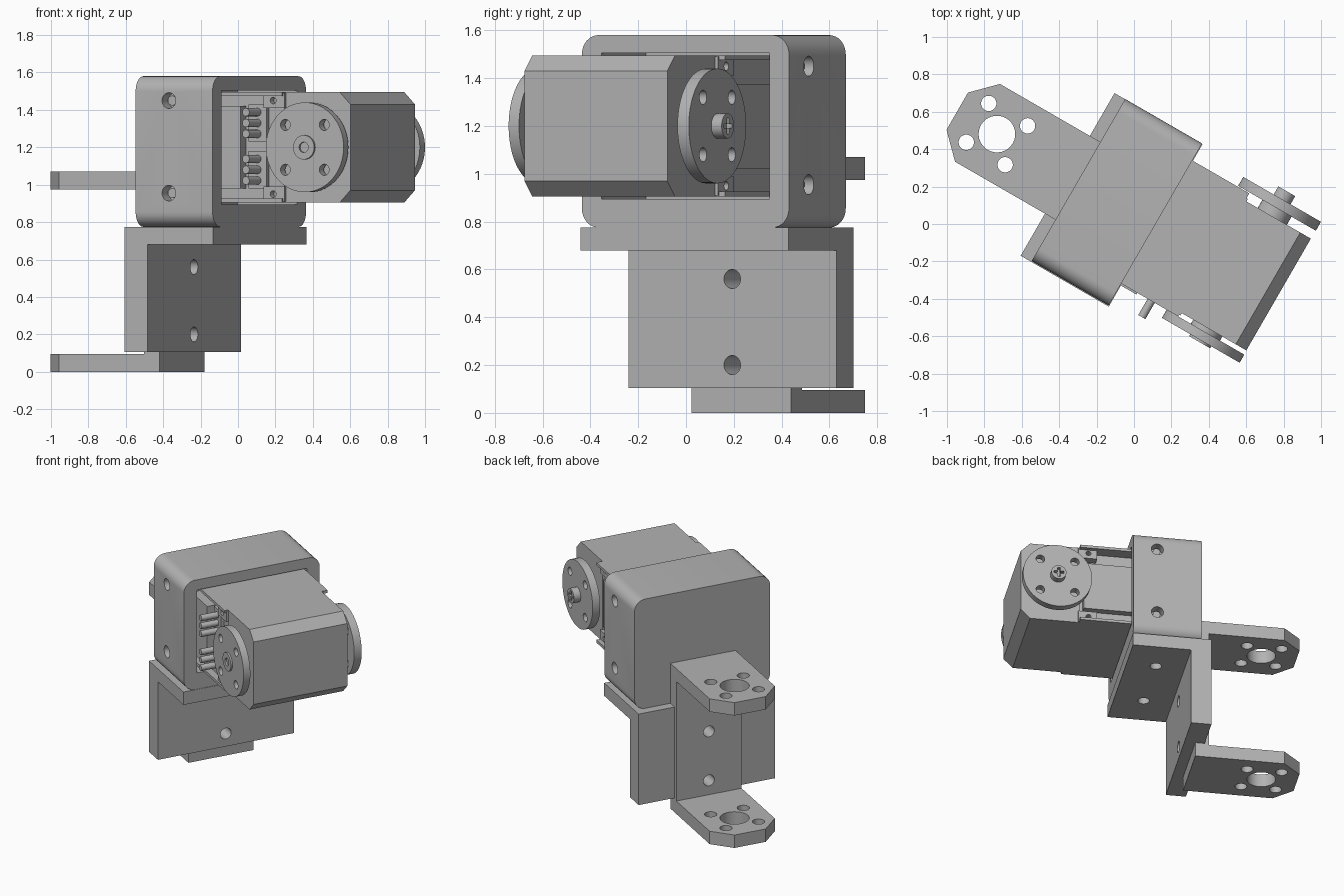
import bpy, bmesh, math

cube = bpy.data.objects.get("Cube")
if cube:
    bpy.data.objects.remove(cube, do_unlink=True)

grey = bpy.data.materials.new("plain grey")
grey.use_nodes = True
COLOUR = (0.45, 0.45, 0.45, 1)
grey.diffuse_color = COLOUR
grey.node_tree.nodes["Principled BSDF"].inputs["Base Color"].default_value = COLOUR

TURN = math.radians(-30)   # the assembly is turned about z
MID = 0.05                 # centre line of the brackets
AX, AZ = 0.62, 1.2         # output axis of the motor


# Solids in the assembly's own frame; each returns (axis, outline, low, high)
def prism(axis, pts, lo, hi):
    return axis, pts, lo, hi


def block(x0, x1, y0, y1, z0, z1):
    return "z", [(x0, y0), (x1, y0), (x1, y1), (x0, y1)], z0, z1


def rod(axis, a, b, r, lo, hi, n=32):
    ring = [(a + r * math.cos(math.tau * i / n), b + r * math.sin(math.tau * i / n))
            for i in range(n)]
    return axis, ring, lo, hi


def place(axis, p, t):
    return {"x": (t, *p), "y": (p[0], t, p[1]), "z": (*p, t)}[axis]


def make(name, solids, cuts=()):
    """Join solids into one object and cut the given shapes from it."""
    def mesh_object(label, shapes):
        bm = bmesh.new()
        for axis, pts, lo, hi in shapes:
            low = [bm.verts.new(place(axis, p, lo)) for p in pts]
            high = [bm.verts.new(place(axis, p, hi)) for p in pts]
            bm.faces.new(low)
            bm.faces.new(high[::-1])
            for i in range(len(pts)):
                j = (i + 1) % len(pts)
                bm.faces.new((low[j], low[i], high[i], high[j]))
        bmesh.ops.recalc_face_normals(bm, faces=bm.faces)
        me = bpy.data.meshes.new(label)
        bm.to_mesh(me)
        bm.free()
        ob = bpy.data.objects.new(label, me)
        ob.rotation_euler.z = TURN
        bpy.context.scene.collection.objects.link(ob)
        return ob

    ob = mesh_object(name, solids)
    if cuts:
        cutter = mesh_object(name + "_cutter", cuts)
        cutter.hide_render = True
        mod = ob.modifiers.new("cut", "BOOLEAN")
        mod.operation, mod.solver, mod.object = "DIFFERENCE", "EXACT", cutter
        graph = bpy.context.evaluated_depsgraph_get()
        ob.data = bpy.data.meshes.new_from_object(ob.evaluated_get(graph))
        ob.modifiers.clear()
        bpy.data.objects.remove(cutter, do_unlink=True)
    ob.data.materials.clear()
    ob.data.materials.append(grey)
    ob.data.shade_smooth()
    ob.data.set_sharp_from_angle(angle=math.radians(30))
    return ob


def rounded(a0, a1, b0, b1, r, n=8):
    pts = []
    corners = [(a1 - r, b1 - r), (a0 + r, b1 - r), (a0 + r, b0 + r), (a1 - r, b0 + r)]
    for k, (a, b) in enumerate(corners):
        for i in range(n + 1):
            t = (k + i / n) * math.pi / 2
            pts.append((a + r * math.cos(t), b + r * math.sin(t)))
    return pts


# Housing: rounded frame with a pocket for the motor and screw holes in its sides
cuts = [block(-0.27, 0.2, -0.35, 0.46, 0.895, 1.505)]
screws = []
for z in (0.955, 1.45):
    cuts += [rod("y", -0.17, z, 0.042, -0.5, -0.375), rod("y", -0.065, z, 0.042, 0.485, 0.6)]
    screws += [rod("y", -0.17, z, 0.026, -0.41, -0.37), rod("y", -0.065, z, 0.026, 0.48, 0.52)]
make("housing", [prism("x", rounded(-0.445, 0.555, 0.775, 1.58, 0.08), -0.375, 0.1)], cuts)
make("housing_screws", screws)

# Angle bracket: shelf and hanging plate as one L profile
ell = [(-0.44, 0.105), (-0.3, 0.105), (-0.3, 0.68), (0.104, 0.68), (0.104, 0.775), (-0.44, 0.775)]
cuts = [rod("x", MID, z, 0.04, -0.6, -0.2) for z in (0.2, 0.56)]
cuts += [rod("z", -0.1, MID + d, 0.04, 0.6, 0.8) for d in (-0.24, 0.24)]
make("angle_bracket", [prism("y", ell, -0.45, 0.554)], cuts)

# Fork: two chamfered arms joined by a web
W, C, TIP, ROOT = 0.24, 0.125, -1.12, -0.375
arm = [(ROOT, MID - W), (ROOT, MID + W), (TIP + C, MID + W), (TIP, MID + W - C),
       (TIP, MID - W + C), (TIP + C, MID - W)]
for name, z in (("lower_arm", 0), ("upper_arm", 0.975)):
    cuts = [rod("z", -0.875, MID, 0.098, z - 0.1, z + 0.2)]
    cuts += [rod("z", -0.875 + i, MID + j, 0.041, z - 0.1, z + 0.2)
             for i in (-0.12, 0.12) for j in (-0.12, 0.12)]
    make(name, [prism("z", arm, z, z + 0.095)], cuts)
make("fork_web", [block(-0.47, ROOT, MID - W, MID + W, 0.095, 0.975)],
     [rod("x", MID, z, 0.04, -0.6, -0.2) for z in (0.2, 0.56)])

# Motor body: chamfered front half, narrower rear core
Z0, Z1, END, CH = 0.905, 1.495, 0.858, 0.065
nose = [(0.45, Z0), (END - CH, Z0), (END, Z0 + CH), (END, Z1 - CH), (END - CH, Z1), (0.45, Z1)]
make("motor_front", [prism("y", nose, -0.285, 0.405)])
make("motor_core", [block(-0.25, 0.46, -0.26, 0.36, Z0 + 0.01, Z1 - 0.01)])
make("motor_covers", [block(-0.25, 0.452, -0.31, 0.45, a, b)
                      for a, b in ((Z0, Z0 + 0.02), (Z1 - 0.02, Z1))])

# Corner lugs with screw holes, on both sides of the motor
for side, y0, y1 in (("right", -0.3, -0.25), ("left", 0.35, 0.42)):
    lugs, holes = [], []
    for z in (0.95, 1.45):
        lugs.append(block(0.33, 0.46, y0, y1, z - 0.04, z + 0.04))
        holes.append(rod("y", 0.39, z, 0.018, y0 - 0.1, y1 + 0.1, 16))
    make(side + "_lugs", lugs, holes)

# Side panels and connector pins
make("left_panel", [block(-0.05, 0.42, 0.34, 0.41, 1.02, 1.375)])
make("right_panel", [block(-0.05, 0.2, -0.32, -0.25, 0.98, 1.42)])
make("connectors", [block(0.23, 0.34, -0.285, -0.25, z - 0.1, z + 0.1) for z in (1.08, 1.33)])
make("connector_pins", [rod("y", 0.285, z + d, 0.022, -0.41, -0.25, 16)
                        for z in (1.08, 1.33) for d in (-0.058, 0, 0.058)])

# Output discs with four holes, standing off the body on short shafts
for side, y0, y1 in (("right", -0.36, -0.31), ("left", 0.455, 0.51)):
    cuts = [rod("y", AX + i, AZ + j, 0.03, y0 - 0.1, y1 + 0.1, 20)
            for i in (-0.12, 0.12) for j in (-0.12, 0.12)]
    make(side + "_disc", [rod("y", AX, AZ, 0.24, y0, y1, 64)], cuts)
make("right_shaft", [rod("y", AX, AZ, 0.09, -0.315, -0.28)])
make("left_shaft", [rod("y", AX, AZ, 0.09, 0.4, 0.46)])
make("right_hub", [rod("y", AX, AZ, 0.065, -0.372, -0.35)],
     [rod("y", AX, AZ, 0.028, -0.4, -0.355, 20)])

# Cross-head screw on the left disc
a, b = 0.034, 0.009
cross = [(b, a), (-b, a), (-b, b), (-a, b), (-a, -b), (-b, -b),
         (-b, -a), (b, -a), (b, -b), (a, -b), (a, b), (b, b)]
cross = [(AX + p, AZ + q) for p, q in cross]
make("left_screw", [rod("y", AX, AZ, 0.052, 0.505, 0.56)], [prism("y", cross, 0.535, 0.6)])
